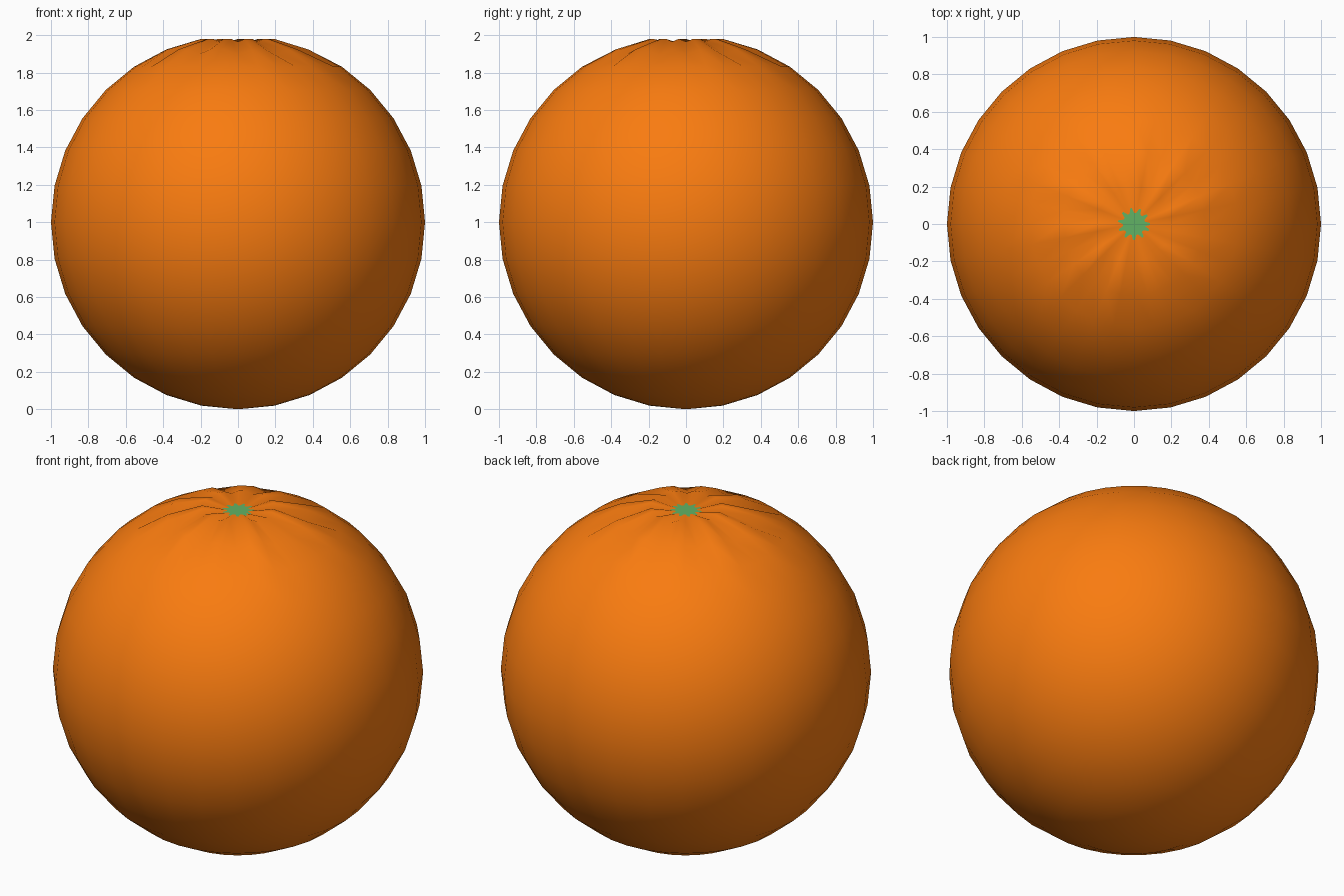
import bpy, bmesh
from math import pi, cos, sin, atan2

if "Cube" in bpy.data.objects:
    bpy.data.objects.remove(bpy.data.objects["Cube"])


def material(name, rgb):
    m = bpy.data.materials.new(name)
    m.diffuse_color = (*rgb, 1)
    m.use_nodes = True
    m.node_tree.nodes["Principled BSDF"].inputs["Base Color"].default_value = m.diffuse_color
    return m


def finish(bm, name, mat):
    me = bpy.data.meshes.new(name)
    bm.to_mesh(me)
    bm.free()
    for p in me.polygons:
        p.use_smooth = True
    me.materials.append(mat)
    ob = bpy.data.objects.new(name, me)
    bpy.context.collection.objects.link(ob)
    return ob


# peel: sphere with a sunken top and creases radiating from the stem
SEG, RINGS = 32, 16
bm = bmesh.new()
bmesh.ops.create_uvsphere(bm, u_segments=SEG, v_segments=RINGS, radius=1)
crease_depth = {1: 0.016, 2: 0.028}
for v in bm.verts:
    polar = atan2((v.co.x ** 2 + v.co.y ** 2) ** 0.5, v.co.z)
    ring = round(polar / pi * RINGS)
    meridian = round(atan2(v.co.y, v.co.x) / (2 * pi) * SEG) % SEG
    if ring == 0:
        v.co.z = 0.945
    elif ring in crease_depth and meridian % 3 == 0:
        v.co.z -= crease_depth[ring]
    v.co.z += 1
finish(bm, "peel", material("orange_peel", (0.95, 0.2, 0.005)))

# stem button: flat disc set in the hollow, the creases cut it to a star
bm = bmesh.new()
ring = [bm.verts.new((0.086 * cos(2 * pi * i / SEG), 0.086 * sin(2 * pi * i / SEG), 1.956))
        for i in range(SEG)]
bm.faces.new(ring)
finish(bm, "stem_button", material("stem_green", (0.12, 0.45, 0.13)))
